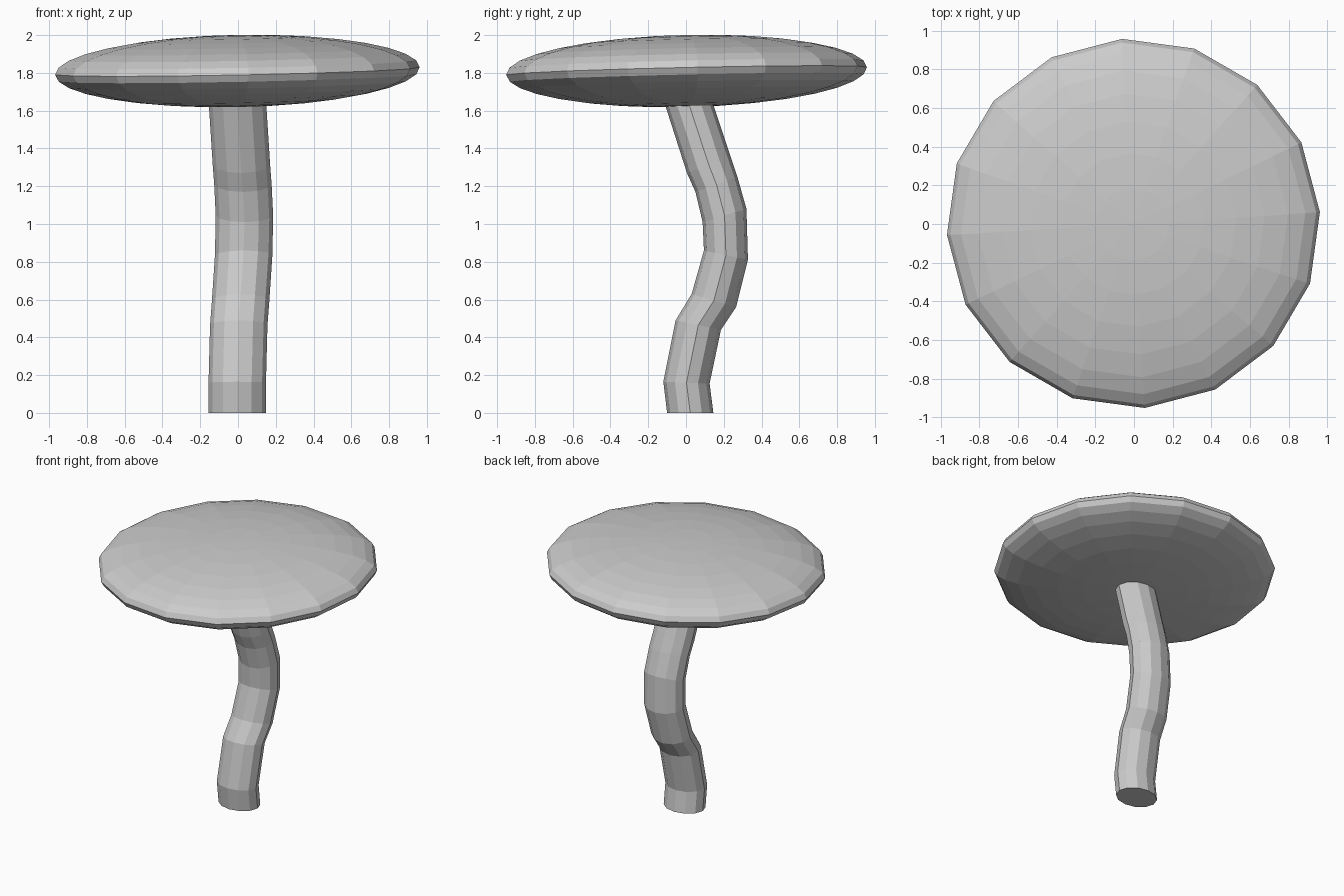
import bpy, bmesh
from math import radians, cos, sin, pi

if "Cube" in bpy.data.objects:
    bpy.data.objects.remove(bpy.data.objects["Cube"])

# Cap: flattened, slightly tilted 16-sided sphere
bpy.ops.mesh.primitive_uv_sphere_add(segments=16, ring_count=16, radius=1,
                                     location=(-0.003, 0.003, 1.81),
                                     rotation=(0.021, -0.021, radians(3.5)))
cap = bpy.context.object
cap.name = "mushroom_cap"
cap.scale = (0.967, 0.957, 0.19)

# Stem: tilted oval rings, each given as front y, z / back y, z / centre x
SIDES, HALF_WIDTH = 12, 0.152
rings = [
    (-0.10, 0.00, 0.145, 0.00, -0.004),
    (-0.12, 0.165, 0.125, 0.155, -0.004),
    (-0.055, 0.49, 0.185, 0.44, 0.004),
    (0.03, 0.63, 0.265, 0.56, 0.014),
    (0.095, 0.86, 0.328, 0.81, 0.03),
    (0.088, 1.01, 0.32, 1.08, 0.034),
    (0.05, 1.17, 0.272, 1.25, 0.026),
    (0.005, 1.27, 0.235, 1.36, 0.018),
    (-0.12, 1.66, 0.115, 1.72, -0.006),
]
bm = bmesh.new()
loops = []
for y0, z0, y1, z1, cx in rings:
    loop = []
    for i in range(SIDES):
        a = 2 * pi * i / SIDES
        t = (1 + sin(a)) / 2
        loop.append(bm.verts.new((cx + HALF_WIDTH * cos(a),
                                  y0 + (y1 - y0) * t, z0 + (z1 - z0) * t)))
    loops.append(loop)
for lo, hi in zip(loops, loops[1:]):
    for i in range(SIDES):
        j = (i + 1) % SIDES
        bm.faces.new((lo[i], lo[j], hi[j], hi[i]))
bm.faces.new(loops[0][::-1])
bm.faces.new(loops[-1])
mesh = bpy.data.meshes.new("mushroom_stem")
bm.to_mesh(mesh)
bm.free()
bpy.context.collection.objects.link(bpy.data.objects.new("mushroom_stem", mesh))
